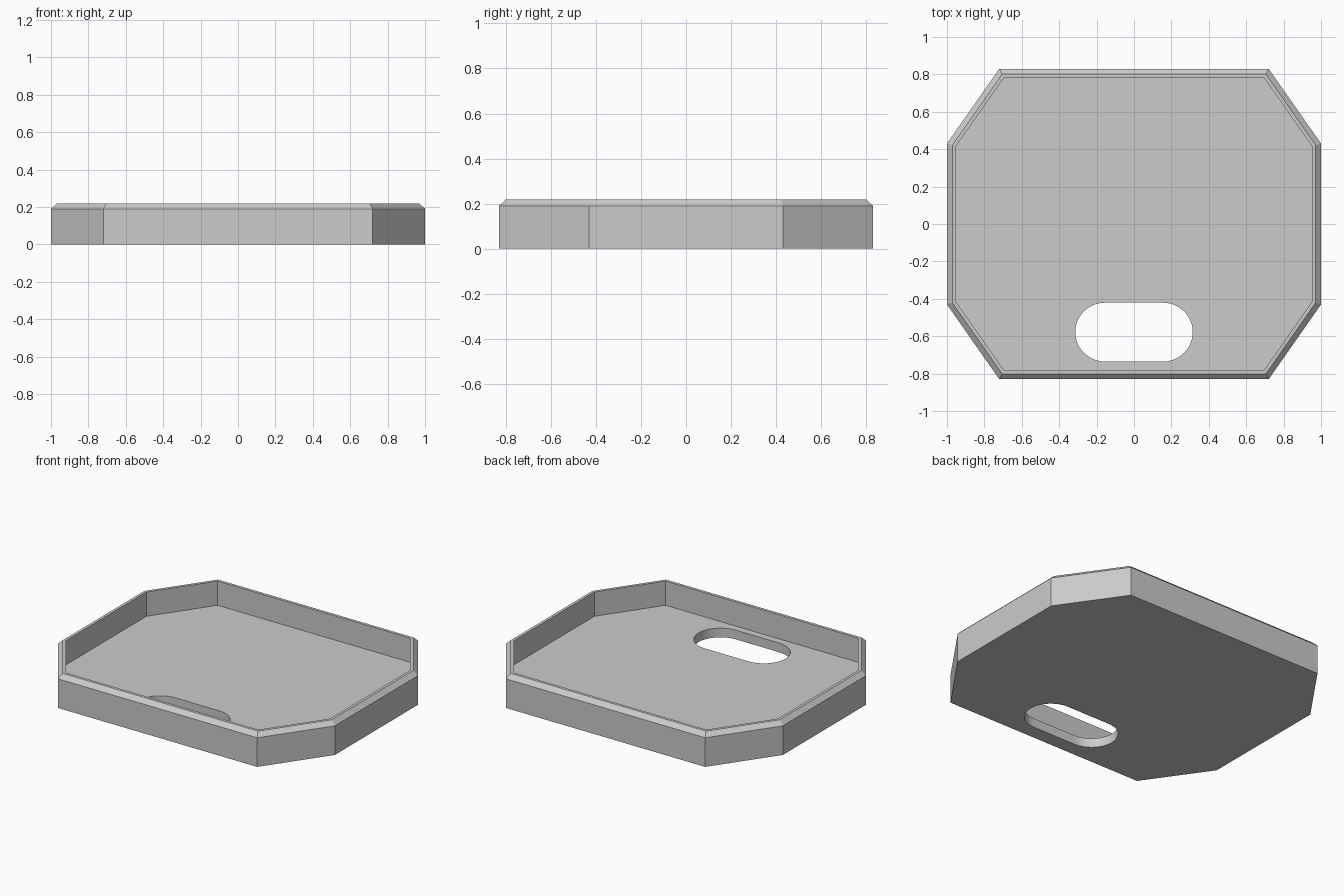
import bpy, bmesh, math

if "Cube" in bpy.data.objects:
    bpy.data.objects.remove(bpy.data.objects["Cube"], do_unlink=True)

HALF_X, HALF_Y = 1.0, 0.83        # outer half sizes
FLAT_X, FLAT_Y = 0.72, 0.43       # where the cut corners begin
HEIGHT, SHOULDER, FLOOR = 0.218, 0.19, 0.06
CHAMFER, WALL = 0.029, 0.048
SLOT_R, SLOT_Y, ARC_STEPS = 0.157, -0.578, 24


def octagon(inset):
    """Clipped-corner outline moved inward by an even distance."""
    dx, dy = HALF_X - FLAT_X, HALF_Y - FLAT_Y
    diag = math.hypot(dx, dy)
    nx, ny = dy / diag, dx / diag
    ax, ay = FLAT_X - inset * (1 - ny) / nx, HALF_Y - inset
    bx, by = HALF_X - inset, FLAT_Y - inset * (1 - nx) / ny
    quarter = [(bx, by), (ax, ay)]
    half = quarter + [(-x, y) for x, y in reversed(quarter)]
    return half + [(-x, -y) for x, y in half]


def slot():
    """Round-ended hand slot outline."""
    points = []
    for side in (1, -1):
        for i in range(ARC_STEPS + 1):
            a = math.pi * i / ARC_STEPS - math.pi / 2
            points.append((side * SLOT_R * (1 + math.cos(a)),
                           SLOT_Y + side * SLOT_R * math.sin(a)))
    return points


def ring(bm, outline, z):
    verts = [bm.verts.new((x, y, z)) for x, y in outline]
    edges = [bm.edges.new((v, verts[(i + 1) % len(verts)])) for i, v in enumerate(verts)]
    return verts, edges


def skirt(bm, lower, upper):
    a, b = lower[0], upper[0]
    for i in range(len(a)):
        j = (i + 1) % len(a)
        bm.faces.new((a[i], a[j], b[j], b[i]))


grey = bpy.data.materials.new("light_grey")
grey.use_nodes = True
colour = (0.6, 0.6, 0.6, 1)
grey.diffuse_color = colour
grey.node_tree.nodes["Principled BSDF"].inputs["Base Color"].default_value = colour

bm = bmesh.new()

# Outer wall, chamfer, rim and inner wall
levels = [(0, 0), (0, SHOULDER), (CHAMFER, HEIGHT), (WALL, HEIGHT), (WALL, FLOOR)]
rings = [ring(bm, octagon(inset), z) for inset, z in levels]
for lower, upper in zip(rings, rings[1:]):
    skirt(bm, lower, upper)

# Slot wall, then the floor and underside around it
slot_low, slot_high = ring(bm, slot(), 0), ring(bm, slot(), FLOOR)
skirt(bm, slot_low, slot_high)
for outer, hole in ((rings[0], slot_low), (rings[-1], slot_high)):
    bmesh.ops.triangle_fill(bm, edges=outer[1] + hole[1], use_beauty=True)
bmesh.ops.recalc_face_normals(bm, faces=bm.faces[:])

mesh = bpy.data.meshes.new("tray")
bm.to_mesh(mesh)
bm.free()
mesh.materials.append(grey)
tray = bpy.data.objects.new("tray", mesh)
bpy.context.collection.objects.link(tray)

# Smooth only the round slot ends
bpy.ops.object.select_all(action="DESELECT")
tray.select_set(True)
bpy.context.view_layer.objects.active = tray
bpy.ops.object.shade_smooth_by_angle(angle=math.radians(20))
